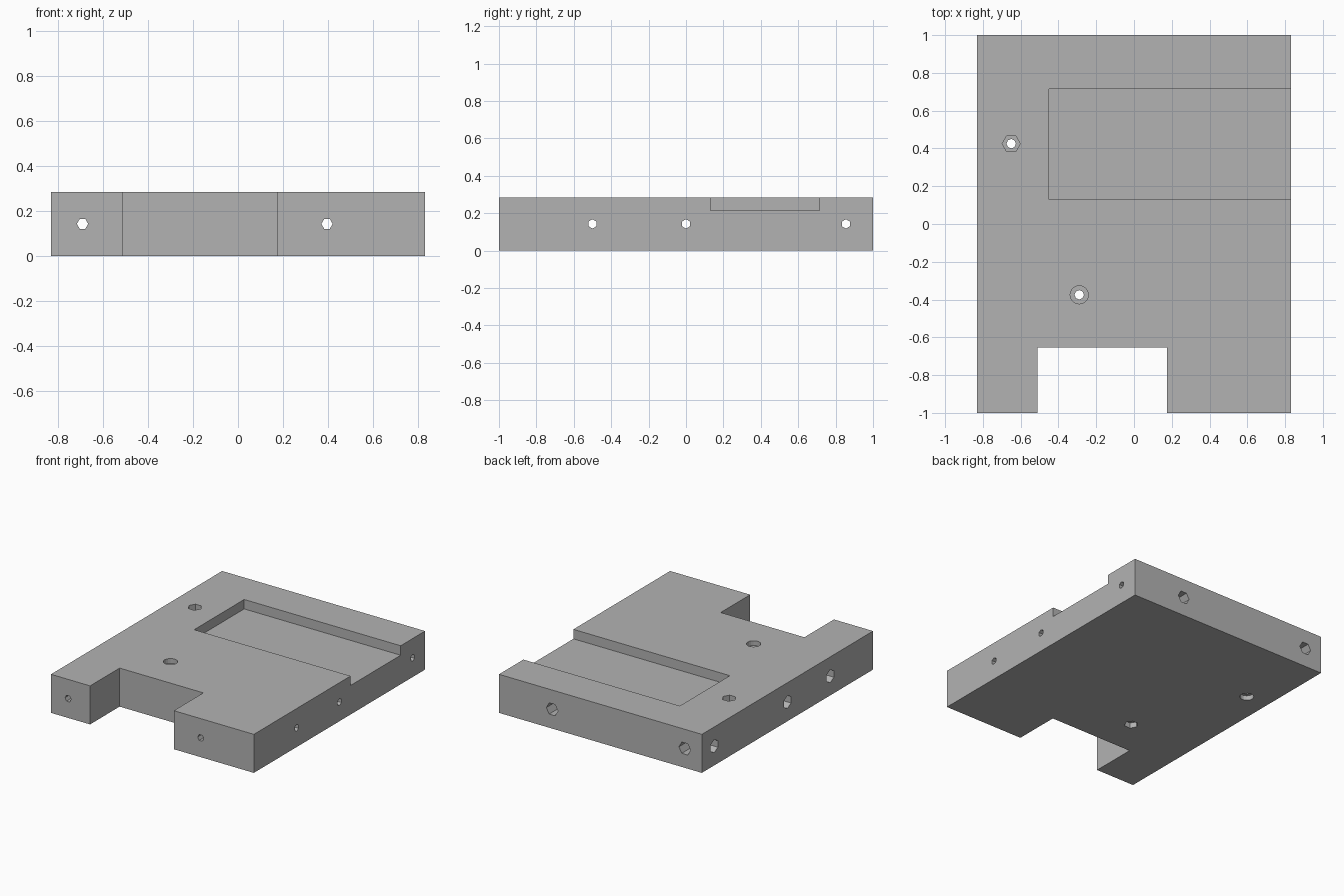
import bpy
import bmesh
from math import pi, radians
from mathutils import Matrix, Vector

if "Cube" in bpy.data.objects:
    bpy.data.objects.remove(bpy.data.objects["Cube"], do_unlink=True)

W, L, H = 0.83, 1.0, 0.285       # half width, half length, thickness
MID = H / 2
HOLE_R, POCKET_R = 0.025, 0.048

grey = bpy.data.materials.new("matte_grey")
grey.use_nodes = True
grey.diffuse_color = (0.45, 0.45, 0.45, 1)
grey.node_tree.nodes["Principled BSDF"].inputs["Base Color"].default_value = grey.diffuse_color


def finish(name, bm):
    bmesh.ops.recalc_face_normals(bm, faces=bm.faces)
    mesh = bpy.data.meshes.new(name)
    bm.to_mesh(mesh)
    bm.free()
    mesh.materials.append(grey)
    obj = bpy.data.objects.new(name, mesh)
    bpy.context.collection.objects.link(obj)
    return obj


def cut(cutter):
    """Subtract a cutter from the plate and discard it."""
    mod = plate.modifiers.new(cutter.name, 'BOOLEAN')
    mod.operation = 'DIFFERENCE'
    mod.solver = 'EXACT'
    mod.object = cutter
    cutter.hide_render = True
    bpy.context.view_layer.objects.active = plate
    bpy.ops.object.modifier_apply(modifier=mod.name)
    bpy.data.objects.remove(cutter, do_unlink=True)


def drill(start, end, radius, sides=6):
    """Prism cut between two points, with a corner pointing along x or z."""
    a, b = Vector(start), Vector(end)
    axis = b - a
    if abs(axis.x) > abs(axis.y) + abs(axis.z):
        turn = Matrix.Rotation(pi / 2, 4, 'Y')
    elif abs(axis.y) > abs(axis.z):
        turn = Matrix.Rotation(pi / 2, 4, 'X')
    else:
        turn = Matrix.Identity(4)
    spin = Matrix.Rotation(pi / 2, 4, 'Z')   # first corner onto local x
    bm = bmesh.new()
    bmesh.ops.create_cone(bm, cap_ends=True, segments=sides, radius1=radius,
                          radius2=radius, depth=axis.length,
                          matrix=Matrix.Translation((a + b) / 2) @ turn @ spin)
    cut(finish("drill_cutter", bm))


# Plate with the front notch
outline = [(-W, -L), (-0.51, -L), (-0.51, -0.655), (0.175, -0.655),
           (0.175, -L), (W, -L), (W, L), (-W, L)]
bm = bmesh.new()
base = bm.faces.new([bm.verts.new((x, y, 0)) for x, y in outline])
top = bmesh.ops.extrude_face_region(bm, geom=[base])
bmesh.ops.translate(bm, vec=(0, 0, H),
                    verts=[v for v in top["geom"] if isinstance(v, bmesh.types.BMVert)])
plate = finish("base_plate", bm)

# Shallow rectangular recess, open at the left side
low, high = Vector((-0.45, 0.13, 0.215)), Vector((W + 0.2, 0.715, H + 0.2))
bm = bmesh.new()
bmesh.ops.create_cube(bm, size=1, matrix=Matrix.Translation((low + high) / 2)
                      @ Matrix.Diagonal((*(high - low), 1)))
cut(finish("recess_cutter", bm))

# Lengthwise bolt holes with hexagonal nut pockets at the back
for x in (-0.69, 0.395):
    drill((x, -L - 0.1, MID), (x, L + 0.1, MID), HOLE_R)
    drill((x, L - 0.12, MID), (x, L + 0.1, MID), POCKET_R)

# Crosswise bolt holes with hexagonal nut pockets on the right side
for y in (-0.5, 0.0, 0.855):
    drill((-W - 0.1, y, MID), (W + 0.1, y, MID), HOLE_R)
    drill((-W - 0.1, y, MID), (-W + 0.12, y, MID), POCKET_R)

# Vertical bolt holes: a hexagonal pocket one side, a round one the other
for x, y, top_sides, top_depth, low_sides, low_depth in (
        (-0.65, 0.425, 6, 0.07, 20, 0.035),
        (-0.29, -0.375, 20, 0.035, 6, 0.04)):
    drill((x, y, -0.1), (x, y, H + 0.1), HOLE_R, 8)
    for sides, z0, z1 in ((top_sides, H - top_depth, H + 0.1),
                          (low_sides, -0.1, low_depth)):
        bm_turn = POCKET_R
        drill((x, y, z0), (x, y, z1), bm_turn, sides)
